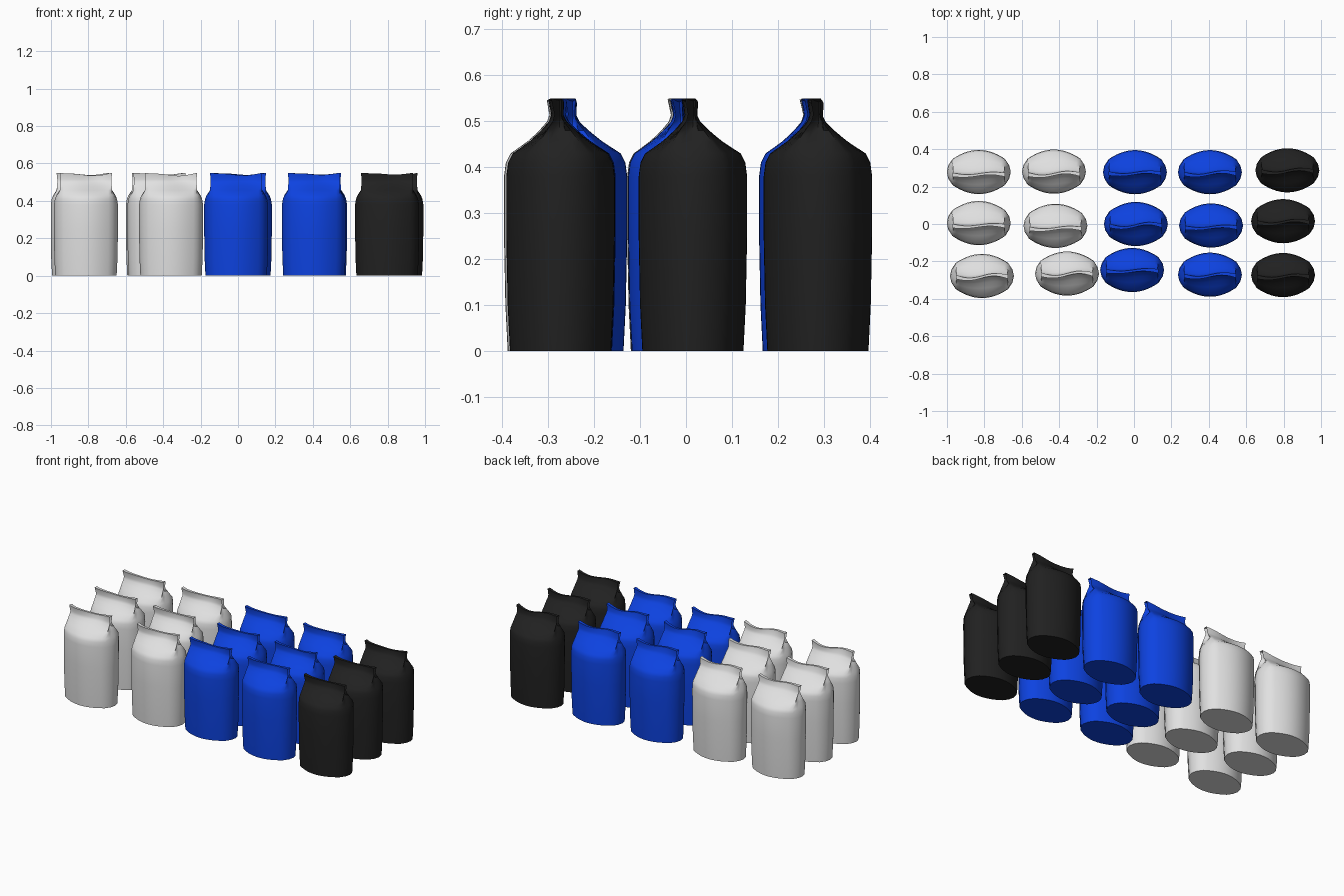
import bpy, bmesh, math, random

random.seed(4)
if "Cube" in bpy.data.objects:
    bpy.data.objects.remove(bpy.data.objects["Cube"])


def make_material(name, rgb):
    mat = bpy.data.materials.new(name)
    mat.use_nodes = True
    mat.diffuse_color = (*rgb, 1)
    mat.node_tree.nodes["Principled BSDF"].inputs["Base Color"].default_value = (*rgb, 1)
    return mat


white = make_material("white_foil", (0.75, 0.75, 0.75))
blue = make_material("blue_foil", (0.004, 0.055, 0.75))
black = make_material("black_foil", (0.015, 0.015, 0.015))

# Height, panel corner x, panel corner y, panel middle y, gusset fold x
LEVELS = [
    (0.0, 0.136, 0.062, 0.110, 0.164),
    (0.1, 0.139, 0.066, 0.115, 0.169),
    (0.25, 0.140, 0.069, 0.118, 0.171),
    (0.38, 0.141, 0.069, 0.118, 0.171),
    (0.41, 0.141, 0.067, 0.114, 0.166),
    (0.43, 0.140, 0.063, 0.104, 0.158),
    (0.457, 0.139, 0.042, 0.064, 0.140),
    (0.48, 0.138, 0.026, 0.036, 0.122),
    (0.50, 0.136, 0.012, 0.015, 0.106),
    (0.515, 0.136, 0.007, 0.007, 0.098),
    (0.55, 0.140, 0.011, 0.006, 0.104),
]
PANEL, GUSSET = 14, 4
HEIGHT, CORNER = 0.55, 0.14


def section(cx, cy, my, sx):
    """Half of the closed outline: front panel, then the right gusset."""
    pts = []
    for i in range(PANEL):
        t = -1 + 2 * i / PANEL
        pts.append((t * cx, -cy - (my - cy) * (1 - t * t)))
    for i in range(GUSSET):
        s = -1 + 2 * i / GUSSET
        pts.append((cx + (sx - cx) * (1 - s * s), s * cy))
    return pts


def make_bag(name, x0, y0, mat):
    lean = random.uniform(-0.018, -0.004)
    wave = random.uniform(0.006, 0.014)
    dip = random.uniform(0.006, 0.014)
    bm = bmesh.new()
    rings = []
    for z, cx, cy, my, sx in LEVELS:
        half = section(cx, cy, my, sx)
        w = min(1, max(0, (z - 0.43) / (HEIGHT - 0.43)))
        ring = []
        for x, y in half + [(-x, -y) for x, y in half]:
            u = max(-1, min(1, x / CORNER))
            shift = w * (lean + wave * math.sin(math.pi * u))
            drop = w ** 4 * dip * (1 - u * u) * (1 + 0.5 * math.sin(math.pi * u))
            ring.append(bm.verts.new((x, y + shift, z - drop)))
        rings.append(ring)
    # Skin
    n = len(rings[0])
    for lo, hi in zip(rings, rings[1:]):
        for i in range(n):
            j = (i + 1) % n
            bm.faces.new((lo[i], lo[j], hi[j], hi[i]))
    # Base
    bm.faces.new(reversed(rings[0]))
    # Pressed top seam, joining front and back panels
    top = rings[-1]
    back = PANEL + GUSSET
    for i in range(PANEL):
        bm.faces.new((top[i], top[i + 1],
                      top[back + PANEL - i - 1], top[back + PANEL - i]))
    bmesh.ops.recalc_face_normals(bm, faces=bm.faces)
    mesh = bpy.data.meshes.new(name)
    bm.to_mesh(mesh)
    bm.free()
    mesh.materials.append(mat)
    bag = bpy.data.objects.new(name, mesh)
    bag.location = (x0, y0, 0)
    bpy.context.collection.objects.link(bag)
    bpy.ops.object.select_all(action="DESELECT")
    bag.select_set(True)
    bpy.context.view_layer.objects.active = bag
    bpy.ops.object.shade_smooth_by_angle(angle=math.radians(50))


# Columns of bags, each listed from back to front
COLUMNS = [
    ("white_bag_outer", white, [(-0.83, 0.278), (-0.83, 0.005), (-0.813, -0.278)]),
    ("white_bag_inner", white, [(-0.428, 0.28), (-0.42, -0.01), (-0.358, -0.265)]),
    ("blue_bag_inner", blue, [(0.005, 0.277), (0.01, 0.0), (-0.01, -0.246)]),
    ("blue_bag_outer", blue, [(0.406, 0.277), (0.412, -0.008), (0.406, -0.271)]),
    ("black_bag", black, [(0.82, 0.287), (0.797, 0.015), (0.797, -0.273)]),
]
for name, mat, spots in COLUMNS:
    for row, (x, y) in zip(("back", "middle", "front"), spots):
        make_bag(f"{name}_{row}", x, y, mat)
